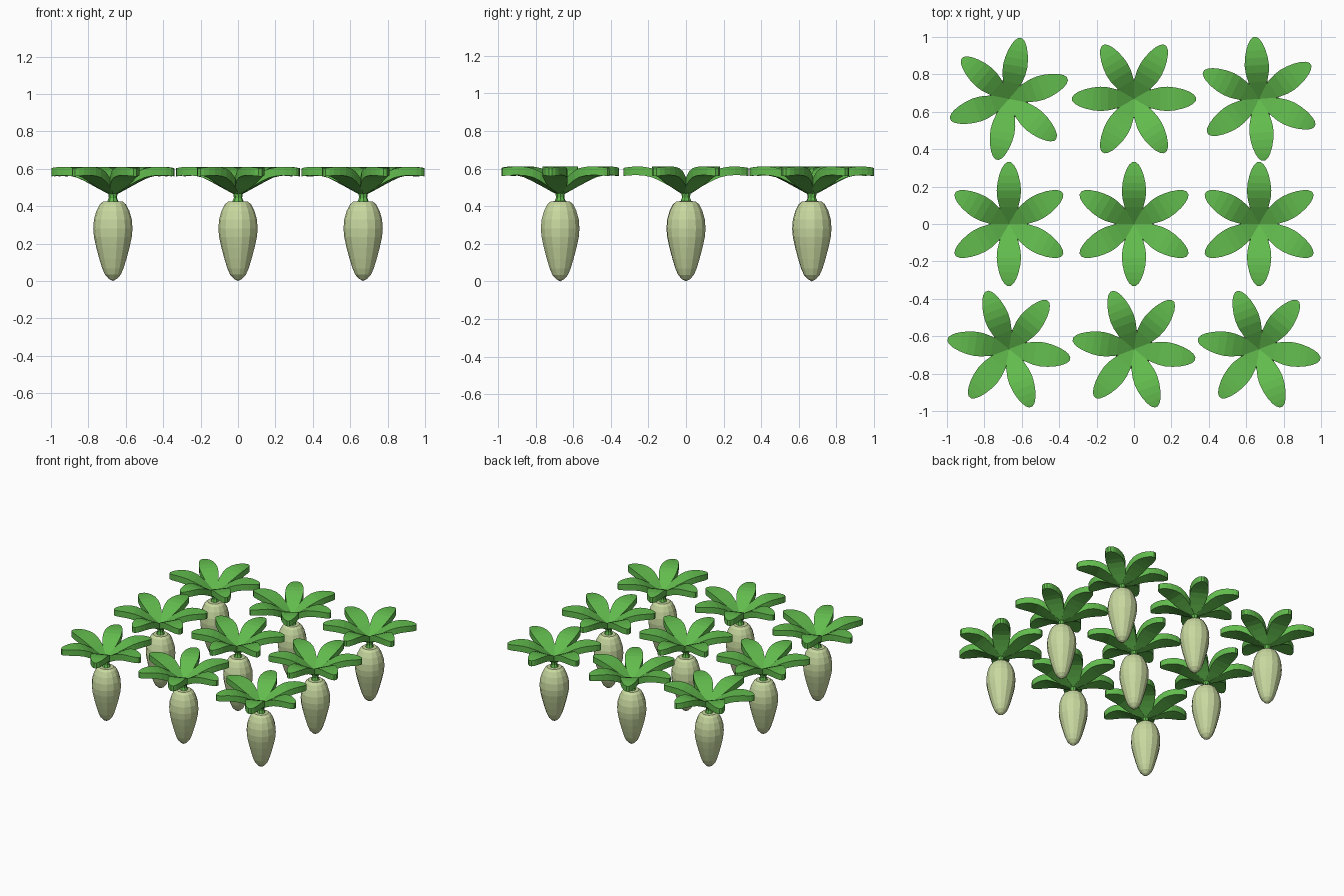
import bpy, bmesh, math

if "Cube" in bpy.data.objects:
    bpy.data.objects.remove(bpy.data.objects["Cube"])


def material(name, rgb):
    m = bpy.data.materials.new(name)
    m.diffuse_color = (*rgb, 1)
    m.use_nodes = True
    m.node_tree.nodes["Principled BSDF"].inputs["Base Color"].default_value = m.diffuse_color
    return m


ROOT = material("pale_root", (0.58, 0.69, 0.35))
LEAF = material("leaf_green", (0.122, 0.50, 0.075))


def finish(bm, name, mat):
    bmesh.ops.recalc_face_normals(bm, faces=bm.faces)
    me = bpy.data.meshes.new(name)
    bm.to_mesh(me)
    bm.free()
    me.materials.append(mat)
    return me


def lathe(name, profile, sides, mat):
    bm = bmesh.new()
    vs = [bm.verts.new((r, 0, z)) for r, z in profile]
    es = [bm.edges.new(p) for p in zip(vs, vs[1:])]
    bmesh.ops.spin(bm, geom=vs + es, axis=(0, 0, 1), cent=(0, 0, 0),
                   angle=math.tau, steps=sides)
    bmesh.ops.remove_doubles(bm, verts=bm.verts, dist=1e-4)
    return finish(bm, name, mat)


def leaf_crown(name):
    # stations along one leaf: distance out, half width, bottom z, top z
    stations = [(0.0, 0.006, 0.455, 0.495), (0.04, 0.028, 0.478, 0.522),
                (0.09, 0.050, 0.508, 0.556), (0.14, 0.062, 0.535, 0.585),
                (0.18, 0.065, 0.553, 0.601), (0.22, 0.061, 0.562, 0.609),
                (0.26, 0.052, 0.565, 0.611), (0.295, 0.039, 0.564, 0.609),
                (0.318, 0.025, 0.562, 0.606), (0.331, 0.009, 0.560, 0.603)]
    bm = bmesh.new()
    for k in range(6):
        c, s = math.cos(k * math.pi / 3), math.sin(k * math.pi / 3)
        rings = []
        for d, w, lo, hi in stations:
            rings.append([bm.verts.new((d * c - y * s, d * s + y * c, z))
                          for y, z in ((-w, lo), (w, lo), (w, hi), (-w, hi))])
        for a, b in zip(rings, rings[1:]):
            for i in range(4):
                j = (i + 1) % 4
                bm.faces.new((a[i], a[j], b[j], b[i]))
        bm.faces.new(rings[0])
        bm.faces.new(rings[-1])
    return finish(bm, name, LEAF)


root_mesh = lathe("root", [(0, 0), (0.022, 0.012), (0.042, 0.034), (0.057, 0.068),
                           (0.073, 0.12), (0.089, 0.18), (0.101, 0.235),
                           (0.105, 0.28), (0.101, 0.33), (0.088, 0.375),
                           (0.070, 0.41), (0.052, 0.425), (0, 0.428)], 14, ROOT)
stem_mesh = lathe("stem", [(0, 0.42), (0.032, 0.42), (0.022, 0.445),
                           (0.026, 0.475), (0, 0.49)], 8, LEAF)
crown_mesh = leaf_crown("leaves")

# three rows of three plants, each crown turned by its own angle
turns = {-1: (51, 51, 51), 0: (30, 30, 30), 1: (19, 0, 34)}
for row, angles in turns.items():
    for col, turn in zip((-1, 0, 1), angles):
        for mesh in (root_mesh, stem_mesh, crown_mesh):
            ob = bpy.data.objects.new(f"{mesh.name}_row{row + 2}_{col + 2}", mesh)
            ob.location = (col * 0.669, row * 0.669, 0)
            ob.rotation_euler.z = math.radians(turn)
            bpy.context.collection.objects.link(ob)
